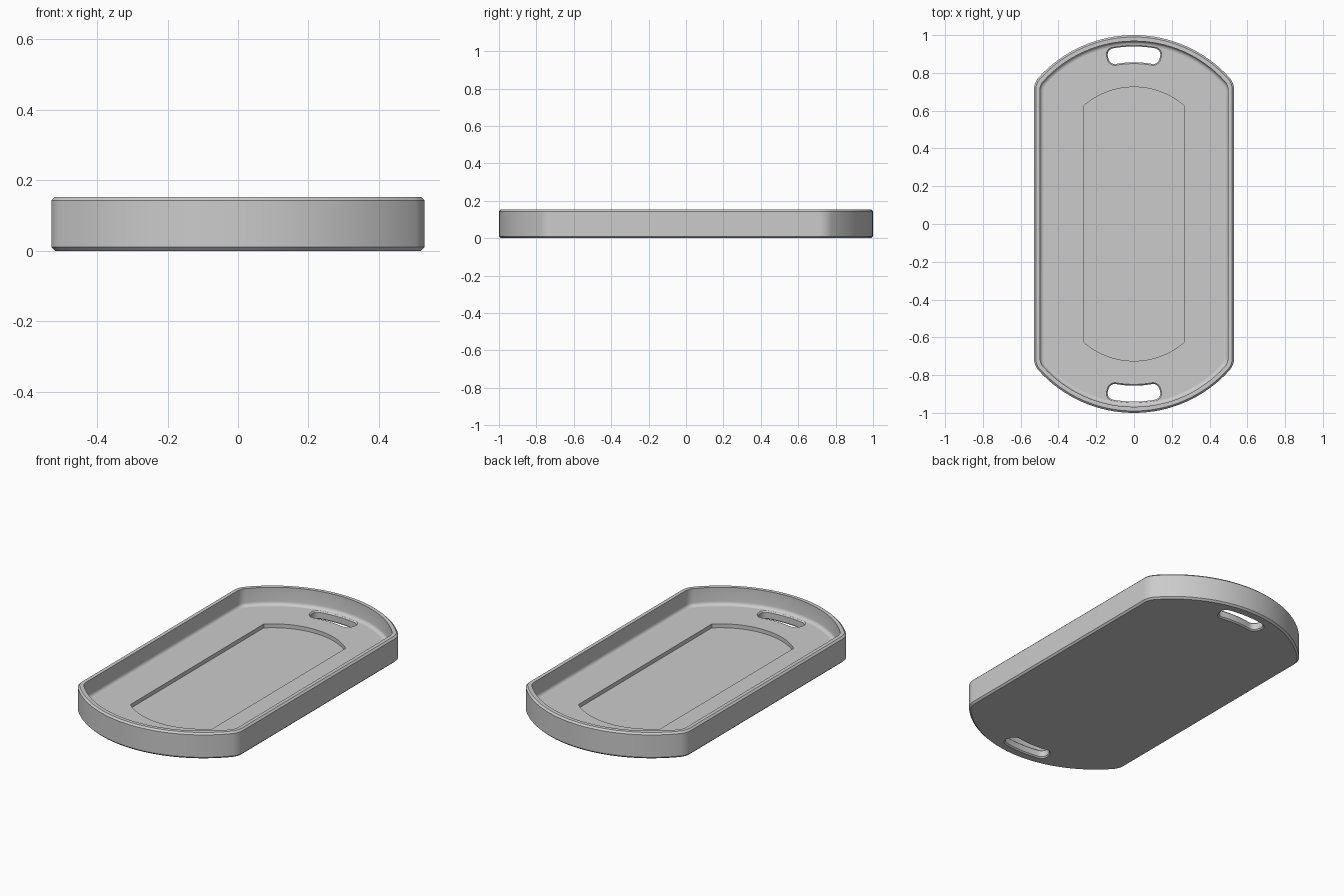
import bpy
import bmesh
from math import sin, cos, pi, atan2, sqrt

cube = bpy.data.objects.get("Cube")
if cube:
    bpy.data.objects.remove(cube, do_unlink=True)

ARC_Y = 0.32          # centre of every end arc, mirrored in y
HEIGHT = 0.153
FLOOR = 0.05
RECESS = 0.027
CHAMFER = 0.01
WALL = 0.032
FILLET = 0.02


def arc(cx, cy, r, a0, a1, steps):
    return [(cx + r * cos(a0 + (a1 - a0) * i / steps),
             cy + r * sin(a0 + (a1 - a0) * i / steps)) for i in range(steps + 1)]


def plate_outline(half_width, radius, corner):
    """Straight sides, bowed ends, and optional rounded corners."""
    x = half_width - corner
    rise = sqrt((radius - corner) ** 2 - x ** 2)
    meet = atan2(rise, x)
    end = arc(0, ARC_Y, radius, meet, pi - meet, 32)
    if corner > 0:
        right = arc(x, ARC_Y + rise, corner, 0, meet, 8)
        left = [(-px, py) for px, py in reversed(right)]
        end = right[:-1] + end + left[1:]
    return end + [(-px, -py) for px, py in end]


def tray_outline(inset):
    return plate_outline(0.53 - inset, 0.68 - inset, 0.1 - inset)


def slot_outline(grow, side):
    """Rounded slot bent along the end arc."""
    half, mid, tall, r = 0.138, 0.578, 0.042, 0.034
    flat = []
    for sx, sy, start in ((1, 1, 0), (-1, 1, pi / 2), (-1, -1, pi), (1, -1, 1.5 * pi)):
        flat += arc(sx * (half - r), sy * (tall - r), r + grow, start, start + pi / 2, 6)
        if sx * sy > 0:   # extra points along the two long edges
            flat += [(sx * (half - r) * (1 - i / 4), sy * (tall + grow)) for i in range(1, 8)]
    # long edges follow the first and third corners
    return [(side * (mid + v) * sin(u / mid),
             side * (ARC_Y + (mid + v) * cos(u / mid))) for u, v in flat]


bm = bmesh.new()


def ring(points, z):
    return [bm.verts.new((x, y, z)) for x, y in points]


def loft(rings):
    for a, b in zip(rings, rings[1:]):
        for i in range(len(a)):
            j = (i + 1) % len(a)
            bm.faces.new((a[i], a[j], b[j], b[i]))


def fill(loops):
    edges = [bm.edges.get((loop[i - 1], loop[i])) for loop in loops for i in range(len(loop))]
    bmesh.ops.triangle_fill(bm, use_beauty=True, edges=edges, normal=(0, 0, 1))


# Outer wall, rim, inner wall and floor fillet
section = [(CHAMFER, 0), (0, CHAMFER), (0, HEIGHT - CHAMFER), (CHAMFER, HEIGHT), (WALL, HEIGHT)]
section += [(WALL + FILLET * (1 - cos(t * pi / 8)), FLOOR + FILLET * (1 - sin(t * pi / 8)))
            for t in range(5)]
shell = [ring(tray_outline(d), z) for d, z in section]
loft(shell)

# Shallow recess in the floor
recess = [ring(plate_outline(0.268, 0.405, 0), z) for z in (FLOOR, RECESS)]
loft(recess)
bm.faces.new(recess[-1])

# Handle slots with chamfered edges
EDGE = 0.007
slots = []
for side in (1, -1):
    slot = [ring(slot_outline(g, side), z) for g, z in
            ((EDGE, FLOOR), (0, FLOOR - EDGE), (0, EDGE), (EDGE, 0))]
    loft(slot)
    slots.append(slot)

# Floor and underside
fill([shell[-1], recess[0]] + [s[0] for s in slots])
fill([shell[0]] + [s[-1] for s in slots])
bmesh.ops.recalc_face_normals(bm, faces=bm.faces[:])

mesh = bpy.data.meshes.new("tray")
bm.to_mesh(mesh)
bm.free()
tray = bpy.data.objects.new("tray", mesh)
bpy.context.collection.objects.link(tray)

# Single grey finish
grey = bpy.data.materials.new("light grey")
grey.use_nodes = True
colour = (0.6, 0.6, 0.6, 1)
grey.diffuse_color = colour
grey.node_tree.nodes["Principled BSDF"].inputs["Base Color"].default_value = colour
mesh.materials.append(grey)

# Smooth curved walls, crisp chamfers and level faces
bpy.ops.object.select_all(action="DESELECT")
tray.select_set(True)
bpy.context.view_layer.objects.active = tray
bpy.ops.object.shade_smooth_by_angle(angle=pi / 6)
for face in mesh.polygons:
    if abs(face.normal.z) > 0.999:
        face.use_smooth = False
